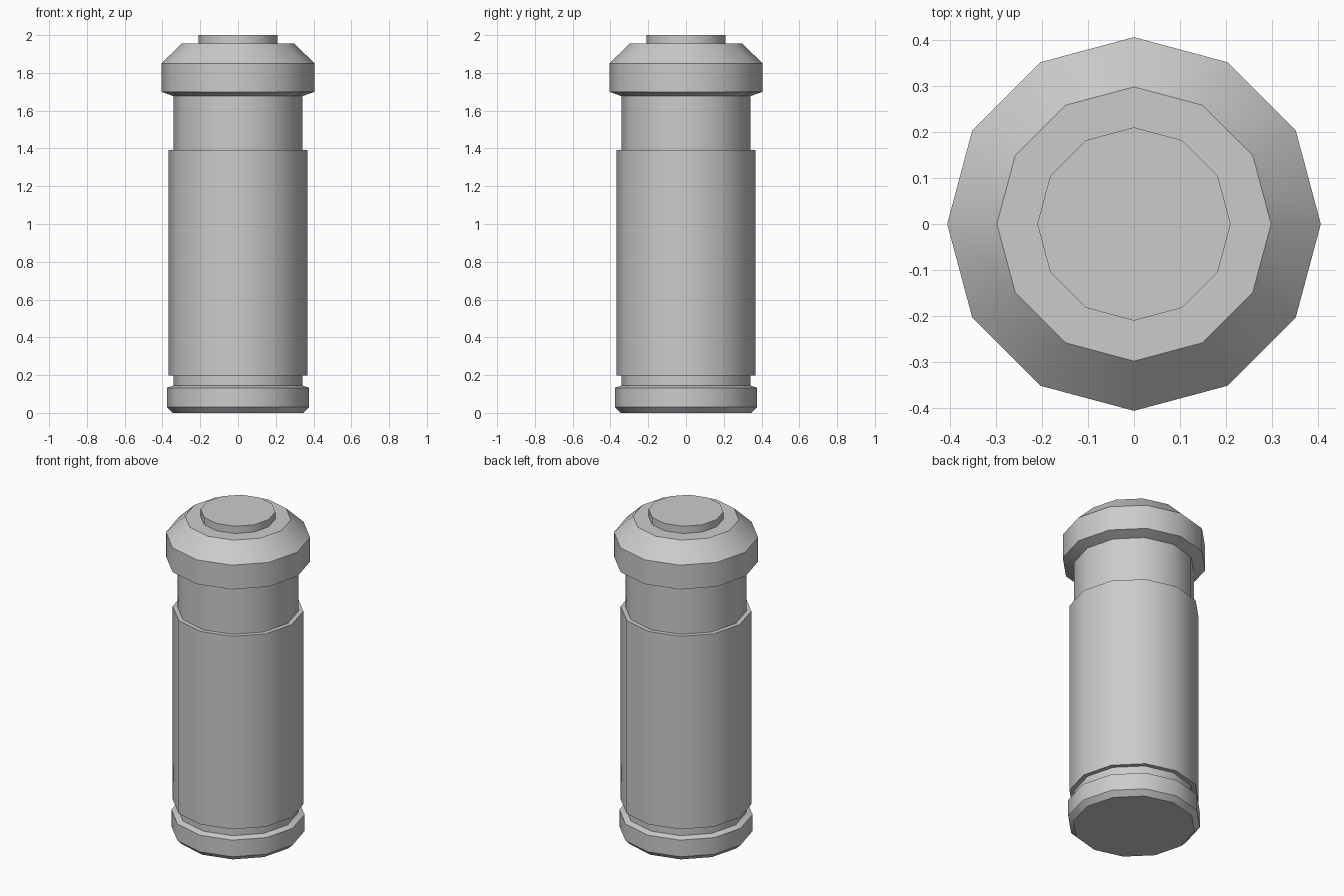
import bpy, bmesh
from math import cos, sin, pi, radians

if "Cube" in bpy.data.objects:
    bpy.data.objects.remove(bpy.data.objects["Cube"])

SIDES = 12


def lathe(name, profile, cap_bottom=False, cap_top=False):
    """Revolve (radius, z) points around z into a 12-sided shell."""
    bm = bmesh.new()
    rings = [[bm.verts.new((r * cos(2 * pi * i / SIDES), r * sin(2 * pi * i / SIDES), z))
              for i in range(SIDES)] for r, z in profile]
    for a, b in zip(rings, rings[1:]):
        for i in range(SIDES):
            j = (i + 1) % SIDES
            bm.faces.new((a[i], a[j], b[j], b[i]))
    if cap_bottom:
        bm.faces.new(rings[0][::-1])
    if cap_top:
        bm.faces.new(rings[-1])
    mesh = bpy.data.meshes.new(name)
    bm.to_mesh(mesh)
    bm.free()
    obj = bpy.data.objects.new(name, mesh)
    bpy.context.collection.objects.link(obj)
    bpy.ops.object.select_all(action='DESELECT')
    obj.select_set(True)
    bpy.context.view_layer.objects.active = obj
    bpy.ops.object.shade_smooth_by_angle(angle=radians(31))
    return obj


# Chamfered foot with the groove above it
lathe("base", [(0.345, 0), (0.375, 0.03), (0.375, 0.133), (0.341, 0.145), (0.341, 0.197)],
      cap_bottom=True)

# Main sleeve, with flat shoulders at both ends
lathe("body_sleeve", [(0.341, 0.197), (0.368, 0.197), (0.368, 1.392), (0.341, 1.392)])

# Narrow neck
lathe("neck", [(0.341, 1.392), (0.341, 1.677)])

# Wide bevelled cap
lathe("cap", [(0.341, 1.677), (0.406, 1.70), (0.406, 1.85), (0.298, 1.955), (0.21, 1.955)])

# Raised disc on top
lathe("top_disc", [(0.21, 1.955), (0.21, 2.0)], cap_top=True)
